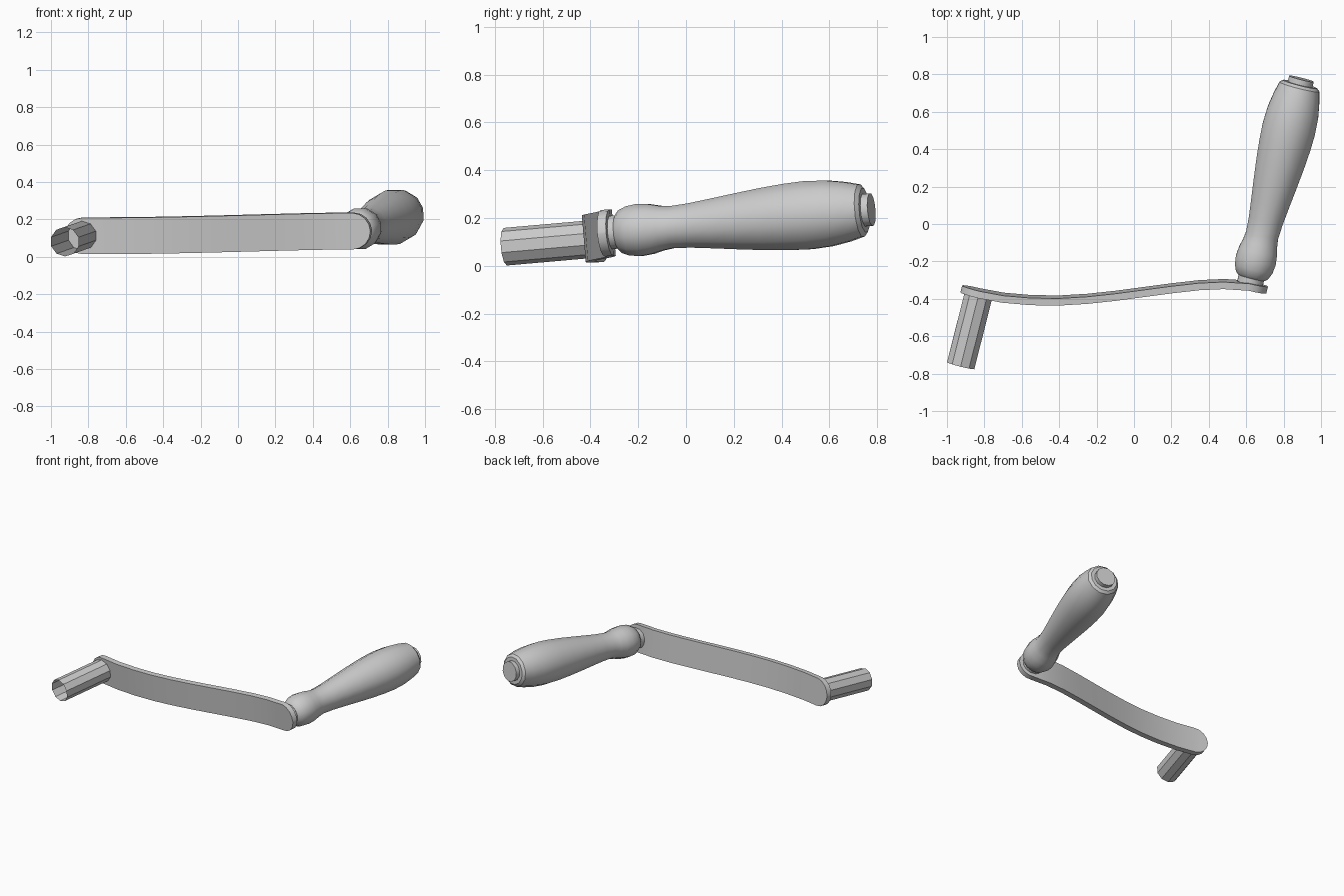
import bpy, bmesh, math
from mathutils import Vector, Matrix

if "Cube" in bpy.data.objects:
    bpy.data.objects.remove(bpy.data.objects["Cube"])

steel = bpy.data.materials.new("light grey")
steel.diffuse_color = (0.6, 0.6, 0.6, 1)
steel.use_nodes = True
steel.node_tree.nodes["Principled BSDF"].inputs["Base Color"].default_value = steel.diffuse_color

# Shared directions: spindle axis and the width direction of the arm
axis = Vector((0.243, 0.966, 0.085)).normalized()
wide = Vector((1.45, 0.03, 0.025)).cross(axis).normalized()
side = axis.cross(wide).normalized()
hub = Vector((0.617, -0.330, 0.138))       # handle end of the arm
socket = Vector((-0.829, -0.370, 0.114))   # tube end of the arm


def finish(name, bm, fix_normals=True):
    if fix_normals:
        bmesh.ops.recalc_face_normals(bm, faces=bm.faces)
    mesh = bpy.data.meshes.new(name)
    bm.to_mesh(mesh)
    bm.free()
    mesh.materials.append(steel)
    ob = bpy.data.objects.new(name, mesh)
    bpy.context.collection.objects.link(ob)
    bpy.ops.object.select_all(action='DESELECT')
    ob.select_set(True)
    bpy.context.view_layer.objects.active = ob
    bpy.ops.object.shade_smooth_by_angle(angle=math.radians(32))
    return ob


def lathe(name, origin, profile, sides, cap_start=True, cap_end=True):
    """Turn (distance, radius) pairs around the spindle axis."""
    bm = bmesh.new()
    rings = []
    for t, r in profile:
        rings.append([bm.verts.new(origin + axis * t + r * (
            side * math.cos(a) + wide * math.sin(a)))
            for a in (math.tau * (i + 0.5) / sides for i in range(sides))])
    for a, b in zip(rings, rings[1:]):
        for i in range(sides):
            j = (i + 1) % sides
            bm.faces.new((a[i], a[j], b[j], b[i]))
    if cap_start:
        bm.faces.new(rings[0])
    if cap_end:
        bm.faces.new(rings[-1])
    return finish(name, bm)


# Arm: an S-curved flat bar with rounded ends
R, HALF_T, SLOPE = 0.0975, 0.019, -0.245
body = [(-0.829, -0.370), (-0.70, -0.394), (-0.55, -0.407), (-0.40, -0.409),
        (-0.25, -0.400), (-0.10, -0.384), (0.05, -0.364), (0.20, -0.344),
        (0.35, -0.327), (0.48, -0.321), (0.617, -0.330)]
stations = [(x, y, R) for x, y in body]
for k in range(1, 5):
    a = math.radians(22.5 * k)
    dx, h = R * 0.97 * math.sin(a), max(R * math.cos(a), 0.004)
    stations.insert(0, (body[0][0] - dx, body[0][1] - SLOPE * dx, h))
    stations.append((body[-1][0] + dx, body[-1][1] + SLOPE * dx, h))

level = wide.dot(hub)
centres = [Vector((x, y, (level - wide.x * x - wide.y * y) / wide.z))
           for x, y, h in stations]
bm = bmesh.new()
loops = []
for i, (c, st) in enumerate(zip(centres, stations)):
    along = centres[min(i + 1, len(centres) - 1)] - centres[max(i - 1, 0)]
    n = wide.cross(along).normalized() * HALF_T
    w = wide * st[2]
    loops.append([bm.verts.new(p) for p in (c - n - w, c + n - w, c + n + w, c - n + w)])
for a, b in zip(loops, loops[1:]):
    for i in range(4):
        j = (i + 1) % 4
        bm.faces.new((a[i], a[j], b[j], b[i]))
bm.faces.new(loops[0])
bm.faces.new(loops[-1])
finish("arm", bm)

# Socket tube, open at the front
lathe("socket_tube", socket, [(-0.40, 0.079), (-0.012, 0.079)], 10, False, False)

# Spindle collar between arm and grip
lathe("collar", hub, [(0.01, 0.072), (0.07, 0.072)], 12)

# Turned grip
lathe("grip", hub, [
    (0.045, 0.075), (0.06, 0.092), (0.095, 0.107), (0.14, 0.113), (0.19, 0.108),
    (0.235, 0.097), (0.28, 0.091), (0.36, 0.096), (0.46, 0.108), (0.57, 0.122),
    (0.68, 0.135), (0.78, 0.144), (0.87, 0.148), (0.96, 0.143), (1.04, 0.129),
    (1.10, 0.113), (1.115, 0.095)], 12)

# End button
lathe("end_button", hub, [(1.10, 0.070), (1.145, 0.070)], 12)
